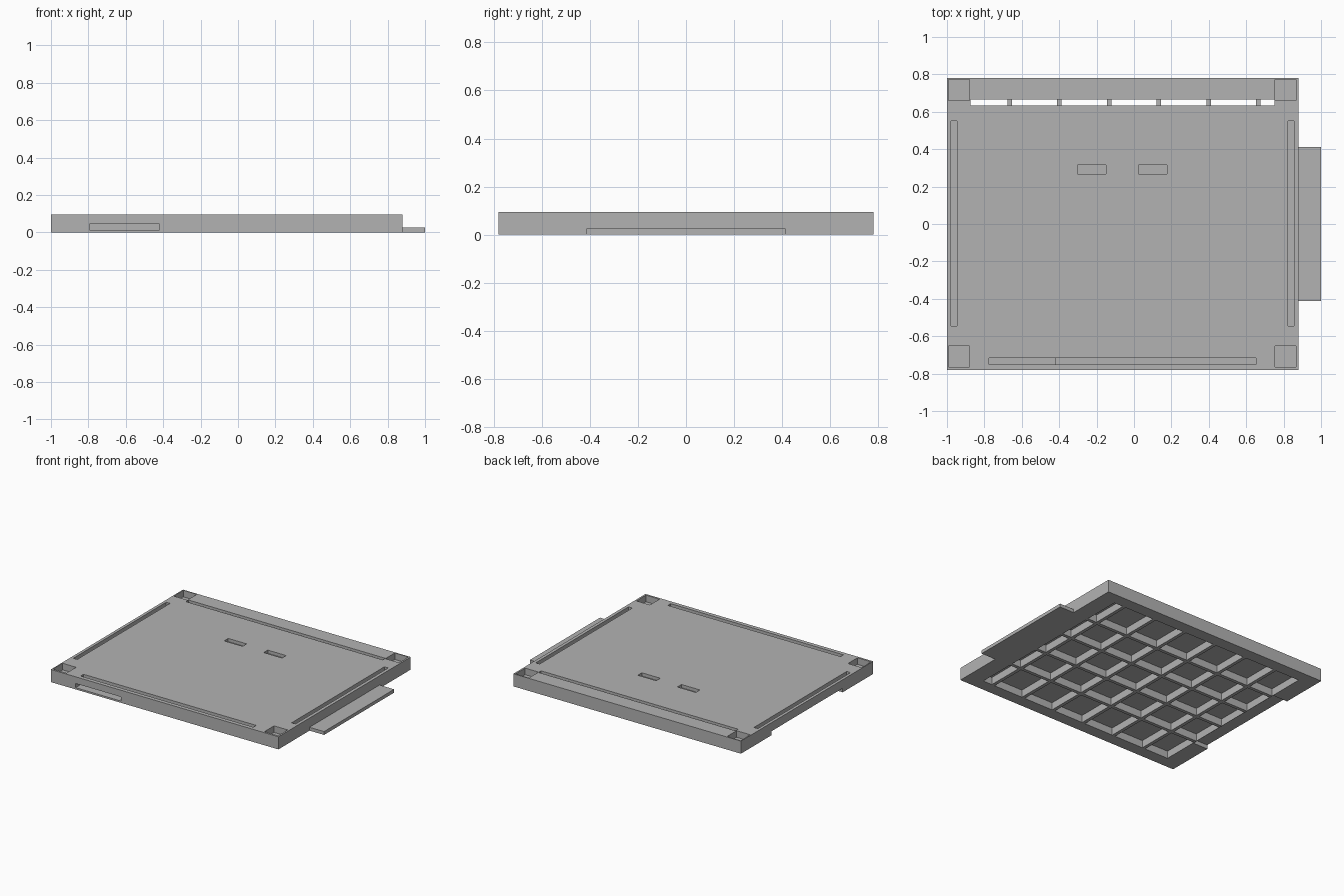
import bpy, bmesh
from mathutils import Matrix, Vector

cube = bpy.data.objects.get("Cube")
if cube:
    bpy.data.objects.remove(cube, do_unlink=True)

grey = bpy.data.materials.new("plain grey")
grey.use_nodes = True
grey.diffuse_color = (0.45, 0.45, 0.45, 1)
grey.node_tree.nodes["Principled BSDF"].inputs["Base Color"].default_value = (0.45, 0.45, 0.45, 1)

LEFT, RIGHT, HALF_DEPTH, TOP = -1.0, 0.88, 0.78, 0.094
TAB_HALF, TAB_TOP = 0.413, 0.025
SKIN = 0.055          # underside of the top skin
FLOOR = 0.045         # floor of the top grooves


def boxes(name, spans):
    """One object made of boxes given as (x0, x1, y0, y1, z0, z1)."""
    bm = bmesh.new()
    for x0, x1, y0, y1, z0, z1 in spans:
        centre = Vector((x0 + x1, y0 + y1, z0 + z1)) / 2
        size = (x1 - x0, y1 - y0, z1 - z0, 1)
        bmesh.ops.create_cube(bm, size=1, matrix=Matrix.Translation(centre) @ Matrix.Diagonal(size))
    mesh = bpy.data.meshes.new(name)
    bm.to_mesh(mesh)
    bm.free()
    mesh.materials.append(grey)
    obj = bpy.data.objects.new(name, mesh)
    bpy.context.collection.objects.link(obj)
    return obj


def cut(target, name, spans):
    """Subtract a set of boxes from the target."""
    cutter = boxes(name, spans)
    cutter.hide_render = True
    mod = target.modifiers.new(name, 'BOOLEAN')
    mod.operation, mod.solver, mod.object = 'DIFFERENCE', 'EXACT', cutter
    bpy.context.view_layer.objects.active = target
    bpy.ops.object.modifier_apply(modifier=mod.name)
    bpy.data.objects.remove(cutter, do_unlink=True)


tray = boxes("tray_panel", [(LEFT, RIGHT, -HALF_DEPTH, HALF_DEPTH, 0, TOP)])

# Waffle pockets underneath, between evenly spaced ribs
STEP, RIB = 0.266, 0.0125


def bays(low, high, ribs):
    edges = [low - RIB] + [STEP * r for r in ribs] + [high + RIB]
    return [(a + RIB, b - RIB) for a, b in zip(edges, edges[1:])]


columns = bays(-0.875, 0.752, [-2.5, -1.5, -0.5, 0.5, 1.5, 2.5])
rows = bays(-0.69, 0.69, [-1.5, -0.5, 0.5, 1.5])
cut(tray, "rib_pockets", [(*c, *r, -0.1, SKIN) for c in columns for r in rows])

# Square corner sockets and side grooves in the top
sockets = [(x, x + 0.112, y, y + 0.112, FLOOR, 0.2)
           for x in (-0.992, 0.755) for y in (-0.765, 0.66)]
grooves = [(x, x + 0.032, -0.545, 0.55, FLOOR, 0.2) for x in (-0.978, 0.824)]
grooves.append((-0.775, 0.652, -0.75, -0.716, FLOOR - 0.01, 0.2))
# Two shallow slots in the middle
slots = [(x, x + 0.152, 0.268, 0.316, 0.07, 0.2) for x in (-0.302, 0.025)]
cut(tray, "top_recesses", sockets + grooves + slots)

# Long open slot along the back, crossing the ribs
cut(tray, "back_slot", [(-0.875, 0.752, 0.634, 0.665, FLOOR - 0.005, 0.2)])

# Slot in the front edge, and the notch that takes a neighbouring tab
cut(tray, "edge_openings", [(-0.795, -0.42, -0.9, -0.716, 0.013, 0.044),
                            (-1.1, LEFT + 0.122, -0.42, 0.42, -0.1, 0.03)])

# Joining tab
boxes("joining_tab", [(RIGHT, 1.0, -TAB_HALF, TAB_HALF, 0, TAB_TOP)])
